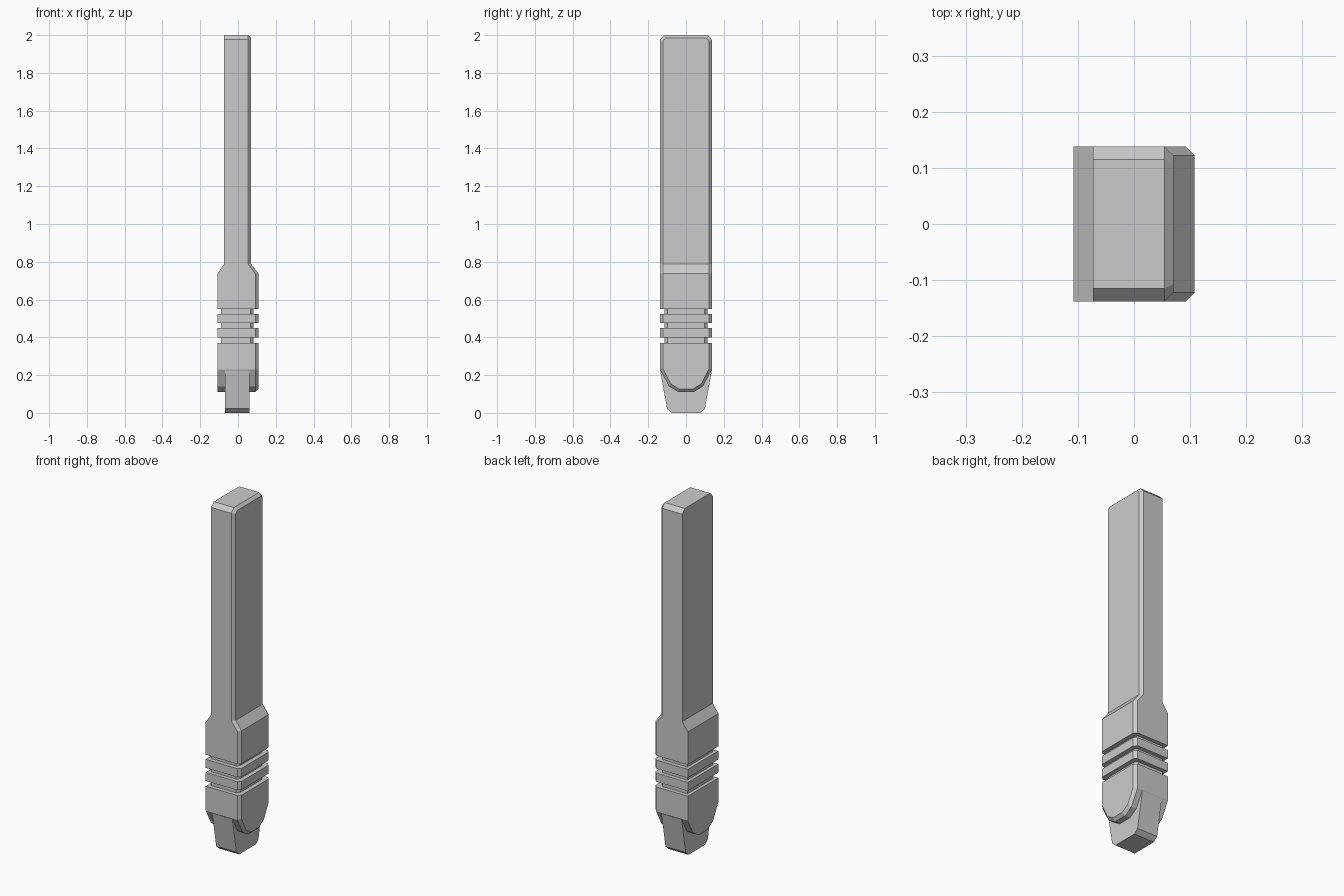
import bpy, bmesh

if "Cube" in bpy.data.objects:
    bpy.data.objects.remove(bpy.data.objects["Cube"])


def ring(z, xb, xf, w, c=0.016, zf=None, wf=None):
    """Cross-section with a flat back (-x) and chamfered front (+x) corners."""
    zf = z if zf is None else zf
    wf = w - c if wf is None else wf
    if c == 0:
        return [(xb, -w, z), (xf, -w, z), (xf, w, z), (xb, w, z)]
    return [(xb, -w, z), (xf - c, -w, z), (xf, -wf, zf),
            (xf, wf, zf), (xf - c, w, z), (xb, w, z)]


def loft(name, rings):
    """Skin a stack of rings and cap both ends."""
    bm = bmesh.new()
    rows = [[bm.verts.new(p) for p in r] for r in rings]
    n = len(rows[0])
    for a, b in zip(rows, rows[1:]):
        for i in range(n):
            j = (i + 1) % n
            bm.faces.new((a[i], a[j], b[j], b[i]))
    for r in (rows[0], rows[-1]):
        if n == 6:
            bm.faces.new((r[0], r[1], r[4], r[5]))
            bm.faces.new((r[1], r[2], r[3], r[4]))
        else:
            bm.faces.new(r)
    bmesh.ops.recalc_face_normals(bm, faces=bm.faces)
    me = bpy.data.meshes.new(name)
    bm.to_mesh(me)
    bm.free()
    ob = bpy.data.objects.new(name, me)
    bpy.context.collection.objects.link(ob)
    return ob


W, T, B = 0.138, 0.108, 0.073  # half width, thick half depth, bar half depth

# Long bar flaring into the shoulder
loft("bar_and_shoulder", [
    ring(0.55, -T, T, W),
    ring(0.738, -T, T, W),
    ring(0.788, -B, 0.07, W),
    ring(1.976, -B, 0.07, W, zf=1.97),
    ring(2.0, -B, 0.07, 0.115, zf=1.985, wf=0.107),
])

# Recessed core seen in the grooves
loft("groove_core", [ring(z, -0.09, 0.083, 0.115) for z in (0.34, 0.58)])

# Raised grip rings
for i, z in enumerate((0.4, 0.475)):
    loft(f"grip_ring_{i + 1}", [ring(z, -T, T, W), ring(z + 0.049, -T, T, W)])

# Rounded lower housing
loft("lower_housing", [
    ring(0.11, -T, T, 0.04, zf=0.126, wf=0.036),
    ring(0.141, -T, T, 0.09, zf=0.153, wf=0.08),
    ring(0.23, -T, T, W, zf=0.234),
    ring(0.37, -T, T, W),
])

# Tapered tongue at the foot
loft("tongue", [
    ring(0.0, -0.068, 0.06, 0.075, c=0),
    ring(0.022, -0.068, 0.06, 0.1, c=0),
    ring(0.225, -0.068, 0.06, 0.137, c=0),
])
